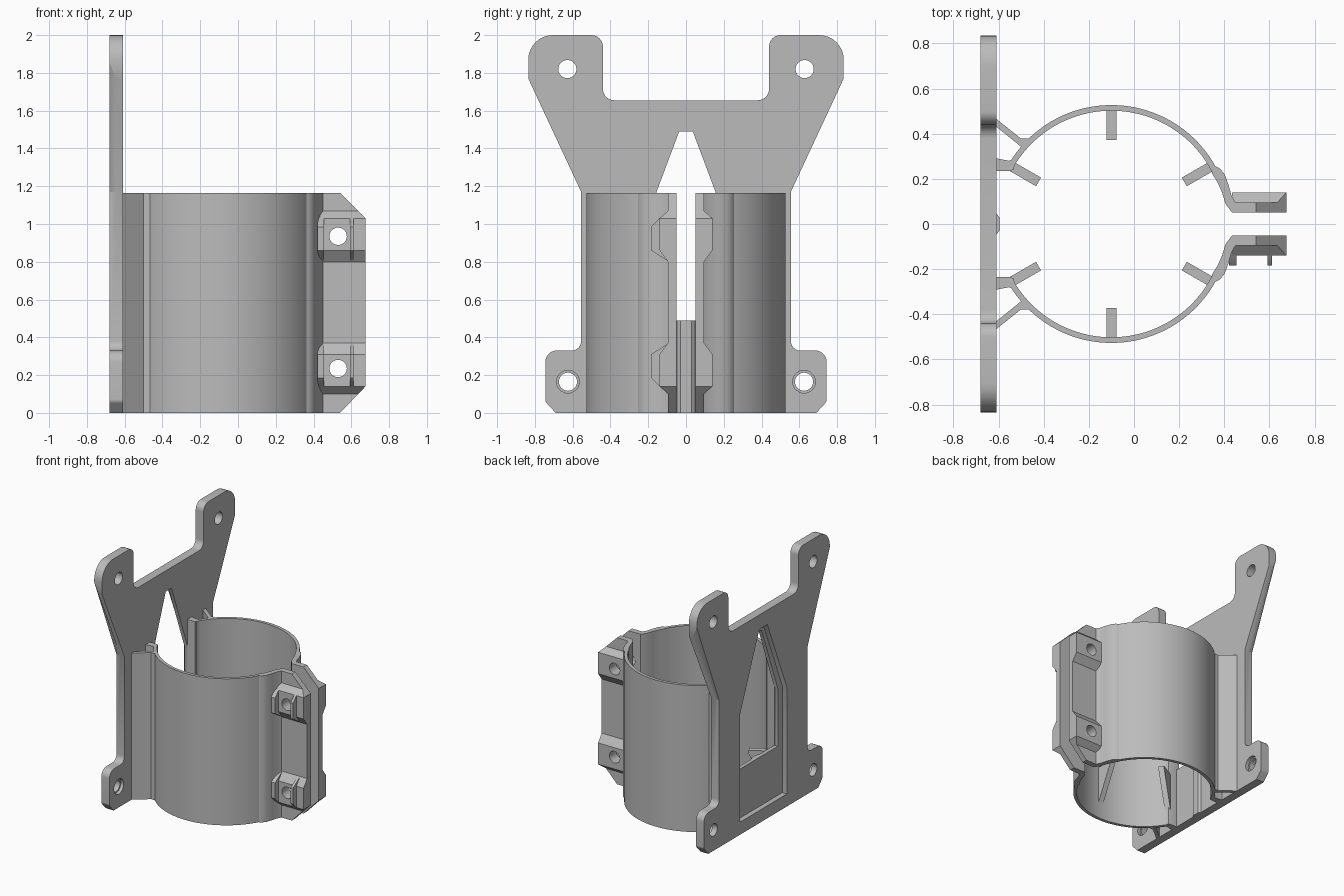
import bpy, bmesh, math
from mathutils import Vector, Matrix

cube = bpy.data.objects.get("Cube")
if cube:
    bpy.data.objects.remove(cube, do_unlink=True)

grey = bpy.data.materials.new("grey plastic")
grey.use_nodes = True
colour = (0.5, 0.5, 0.5, 1)
grey.diffuse_color = colour
grey.node_tree.nodes["Principled BSDF"].inputs["Base Color"].default_value = colour

TOP = 1.165          # height of the ring and clamp
CX = -0.1            # ring centre along x
OUT, INN = 0.527, 0.502


def prism(name, pts, axis, lo, hi):
    """Extrude a flat outline along one axis."""
    place = {"x": lambda a, b, t: (t, a, b),
             "y": lambda a, b, t: (a, t, b),
             "z": lambda a, b, t: (a, b, t)}[axis]
    bm = bmesh.new()
    low = [bm.verts.new(place(a, b, lo)) for a, b in pts]
    high = [bm.verts.new(place(a, b, hi)) for a, b in pts]
    bm.faces.new(low)
    bm.faces.new(high)
    n = len(pts)
    for i in range(n):
        j = (i + 1) % n
        bm.faces.new((low[i], low[j], high[j], high[i]))
    bmesh.ops.recalc_face_normals(bm, faces=bm.faces)
    mesh = bpy.data.meshes.new(name)
    bm.to_mesh(mesh)
    bm.free()
    mesh.materials.append(grey)
    ob = bpy.data.objects.new(name, mesh)
    bpy.context.collection.objects.link(ob)
    return ob


def circle(a, b, r, n=32):
    return [(a + r * math.cos(2 * math.pi * i / n),
             b + r * math.sin(2 * math.pi * i / n)) for i in range(n)]


def arc(r, start, end, n=48):
    angles = [math.radians(start + (end - start) * i / n) for i in range(n + 1)]
    return [(CX + r * math.cos(t), r * math.sin(t)) for t in angles]


def rounded(pts, steps=8):
    """Fillet each (a, b, radius) corner of an outline."""
    result = []
    for i, (a, b, r) in enumerate(pts):
        p = Vector((a, b))
        if r == 0:
            result.append((a, b))
            continue
        u = (Vector(pts[i - 1][:2]) - p).normalized()
        v = (Vector(pts[(i + 1) % len(pts)][:2]) - p).normalized()
        half = u.angle(v) / 2
        d, w = r / math.tan(half), math.sin(half)
        for k in range(steps + 1):
            t = k / steps
            c0, c1, c2 = (1 - t) ** 2, 2 * w * t * (1 - t), t * t
            q = ((p + u * d) * c0 + p * c1 + (p + v * d) * c2) / (c0 + c1 + c2)
            result.append((q.x, q.y))
    return result


def both(half):
    """Close a half outline by mirroring its first coordinate."""
    return half + [(-p[0], *p[1:]) for p in reversed(half)]


def combine(ob, others, operation):
    """Apply booleans and discard the helper shapes."""
    for other in others:
        m = ob.modifiers.new("shape", "BOOLEAN")
        m.operation, m.object, m.solver = operation, other, "EXACT"
    graph = bpy.context.evaluated_depsgraph_get()
    mesh = bpy.data.meshes.new_from_object(ob.evaluated_get(graph))
    ob.modifiers.clear()
    ob.data = mesh
    for other in others:
        bpy.data.objects.remove(other, do_unlink=True)


# Mounting plate with four ears
half = [(0.69, 0, 0.0), (0.745, 0.06, 0.03), (0.745, 0.33, 0.06),
        (0.555, 0.33, 0.05), (0.555, 1.17, 0), (0.835, 1.77, 0),
        (0.835, 2, 0.13), (0.44, 2, 0.06), (0.44, 1.655, 0.06)]
plate = prism("mounting_plate", rounded(both(half)), "x", -0.68, -0.61)

# Chamfer the slanted outer edges on the back of the plate
bm = bmesh.new()
bm.from_mesh(plate.data)
slanted = []
for e in bm.edges:
    p, q = (v.co for v in e.verts)
    if max(p.x, q.x) < -0.67 and abs(p.z - q.z) > 0.5 and abs(p.y - q.y) > 0.2:
        slanted.append(e)
bmesh.ops.bevel(bm, geom=slanted, offset=0.035, segments=1, affect="EDGES")
bm.to_mesh(plate.data)
bm.free()

# Screw holes, window and shallow back recess
window = both([(0.24, 0.49), (0.24, 0.945), (0.036, 1.49)])
recess = both([(0.295, 0.1), (0.295, 0.95), (0.05, 1.54)])
cuts = [prism("cut", window, "x", -1, 0), prism("cut", recess, "x", -1, -0.64)]
for s in (1, -1):
    cuts.append(prism("cut", circle(s * 0.628, 1.82, 0.048), "x", -1, 0))
    cuts.append(prism("cut", circle(s * 0.625, 0.165, 0.048), "x", -1, 0))
    cuts.append(prism("cut", circle(s * 0.625, 0.165, 0.06), "x", -0.635, 0))
combine(plate, cuts, "DIFFERENCE")
prism("plate_ridge", [(-0.62, 0.06), (-0.597, 0.03), (-0.597, -0.03), (-0.62, -0.06)],
      "z", 0, 0.49)

# Parts repeated on both sides of the ring
ring = arc(OUT, 26, 152) + arc(INN, 152, 26)
arm = [(-0.615, 0.235), (-0.55, 0.235), (-0.535, 0.24), (-0.52, 0.29),
       (-0.555, 0.28), (-0.615, 0.292)]
brace = [(-0.615, 0.47), (-0.5, 0.378), (-0.465, 0.378), (-0.47, 0.355),
         (-0.495, 0.338), (-0.615, 0.435)]
neck = [(0.345, 0.225), (0.362, 0.255), (0.382, 0.245), (0.402, 0.22),
        (0.42, 0.17), (0.432, 0.125), (0.45, 0.095), (0.45, 0.05),
        (0.435, 0.05), (0.405, 0.09), (0.39, 0.14), (0.37, 0.185)]
boss = [(0.095, 1.07), (0.14, 1.03), (0.14, 0.86), (0.095, 0.8)]
flange = ([(0.05, 0), (0.05, TOP), (0.095, TOP)] + boss
          + [(a, 1.17 - b) for a, b in reversed(boss)] + [(0.095, 0)])
side = [(0.435, 0), (0.54, 0), (0.675, 0.14), (0.675, 1.03), (0.54, TOP), (0.435, TOP)]
BOLTS = (0.235, 0.935)

for s, label in ((1, "back"), (-1, "front")):
    def flip(pts):
        return [(a, s * b) for a, b in pts]
    prism(label + "_ring_half", flip(ring), "z", 0, TOP)
    prism(label + "_plate_arm", flip(arm), "z", 0, TOP)
    prism(label + "_plate_brace", flip(brace), "z", 0, TOP)
    prism(label + "_clamp_neck", flip(neck), "z", 0, TOP)
    lug = prism(label + "_clamp_flange", [(s * a, b) for a, b in flange], "x", 0.4, 0.7)
    combine(lug, [prism("cut", side, "y", -0.5, 0.5)], "INTERSECT")
    combine(lug, [prism("cut", circle(0.53, z, 0.046), "y", -0.5, 0.5) for z in BOLTS],
            "DIFFERENCE")

# Nut holder walls on the front flange
wall = [(-0.09, 1.05), (-0.14, 1.03), (-0.185, 0.985), (-0.185, 0.86), (-0.09, 0.8)]
for level, pts in (("upper", wall), ("lower", [(a, 1.17 - b) for a, b in wall])):
    prism(level + "_inner_nut_wall", pts, "x", 0.422, 0.455)
    prism(level + "_outer_nut_wall", pts, "x", 0.592, 0.612)

# Six tapered stop ribs inside the ring
for i in range(6):
    rib = prism(f"stop_rib_{i + 1}", [(0.51, 0.12), (0.373, 0.4), (0.373, 0.43), (0.51, 0.43)],
                "y", -0.022, 0.022)
    turn = Matrix.Rotation(math.radians(30 + 60 * i), 4, "Z")
    rib.data.transform(Matrix.Translation((CX, 0, 0)) @ turn)

# Smooth curves, crisp edges
bpy.ops.object.select_all(action="DESELECT")
for ob in bpy.context.collection.objects:
    if ob.type == "MESH":
        ob.select_set(True)
        bpy.context.view_layer.objects.active = ob
bpy.ops.object.shade_smooth_by_angle(angle=math.radians(30))
